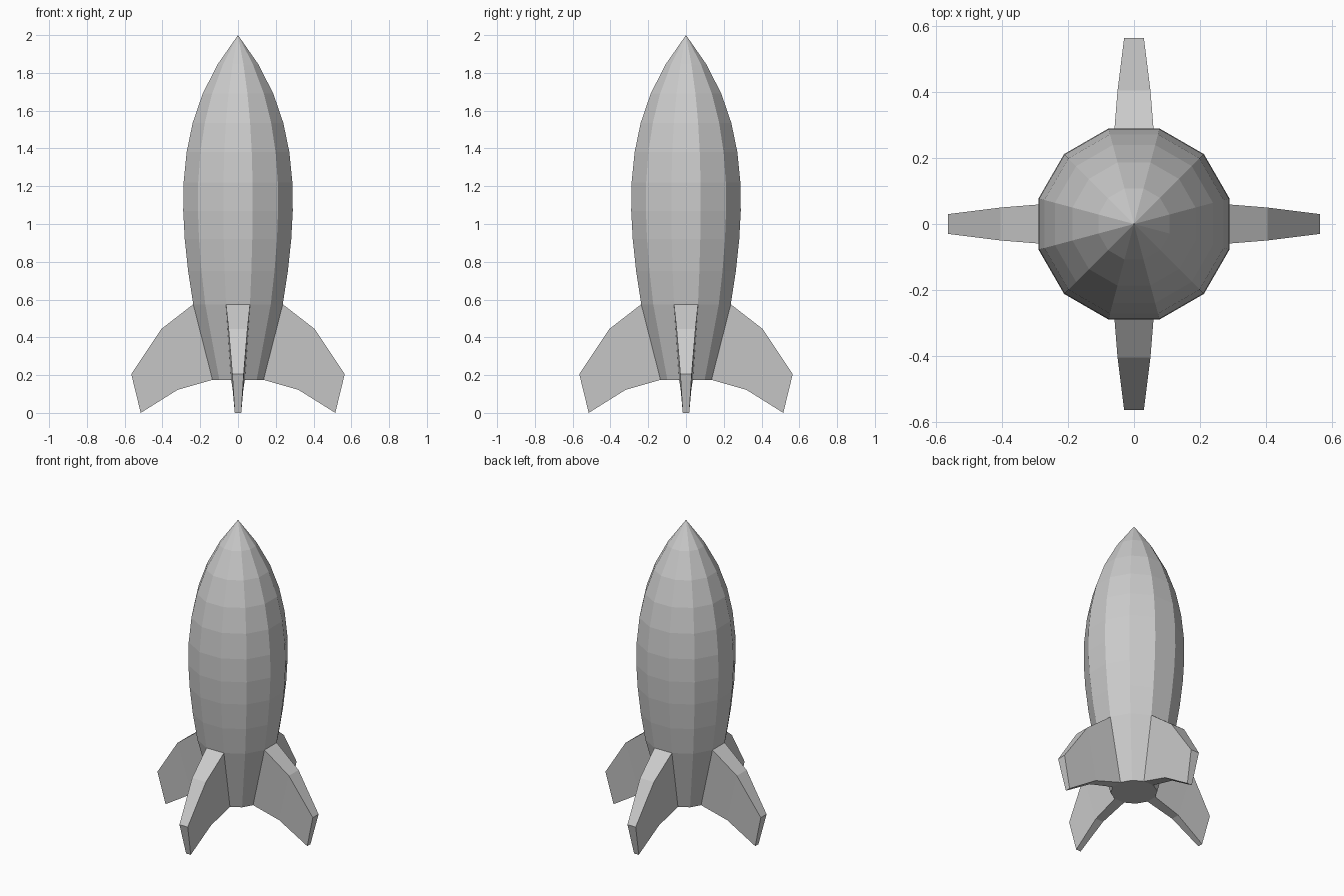
import bpy
import bmesh
from math import cos, sin, tan, pi, radians
from mathutils import Matrix

if "Cube" in bpy.data.objects:
    bpy.data.objects.remove(bpy.data.objects["Cube"])

SIDES = 12
HALF = pi / SIDES  # half the angle covered by one body side


def finish(name, bm):
    bmesh.ops.recalc_face_normals(bm, faces=bm.faces)
    mesh = bpy.data.meshes.new(name)
    bm.to_mesh(mesh)
    bm.free()
    obj = bpy.data.objects.new(name, mesh)
    bpy.context.collection.objects.link(obj)
    return obj


def bridge(bm, a, b):
    for i in range(len(a)):
        j = (i + 1) % len(a)
        bm.faces.new((a[i], a[j], b[j], b[i]))


# Hull: (distance to the flat sides, height), bottom to top
profile = [(0.135, 0.175), (0.237, 0.575), (0.264, 0.75), (0.282, 0.92),
           (0.29, 1.07), (0.288, 1.22), (0.272, 1.38), (0.24, 1.535),
           (0.187, 1.69), (0.108, 1.845)]
bm = bmesh.new()
rings = []
for apothem, z in profile:
    r = apothem / cos(HALF)
    angles = [HALF * (2 * i + 1) for i in range(SIDES)]
    rings.append([bm.verts.new((r * cos(a), r * sin(a), z)) for a in angles])
for lower, upper in zip(rings, rings[1:]):
    bridge(bm, lower, upper)
bm.faces.new(rings[0])
tip = bm.verts.new((0, 0, 2.0))
for i in range(SIDES):
    bm.faces.new((rings[-1][i], rings[-1][(i + 1) % SIDES], tip))
finish("hull", bm)

# Fins: sections from root to tip, each (x, z, half thickness) for top and bottom edge
sections = [((0.237, 0.575, 0.237 * tan(HALF)), (0.135, 0.175, 0.135 * tan(HALF))),
            ((0.405, 0.445, 0.050), (0.32, 0.122, 0.028)),
            ((0.565, 0.205, 0.030), (0.515, 0.0, 0.017))]
for k, side in enumerate(("right", "back", "left", "front")):
    bm = bmesh.new()
    loops = []
    for (xt, zt, ht), (xb, zb, hb) in sections:
        corners = [(xt, -ht, zt), (xt, ht, zt), (xb, hb, zb), (xb, -hb, zb)]
        loops.append([bm.verts.new(c) for c in corners])
    for inner, outer in zip(loops, loops[1:]):
        bridge(bm, inner, outer)
    bm.faces.new(loops[0])
    bm.faces.new(loops[-1])
    bm.transform(Matrix.Rotation(radians(90 * k), 4, 'Z'))
    finish(side + "_fin", bm)
